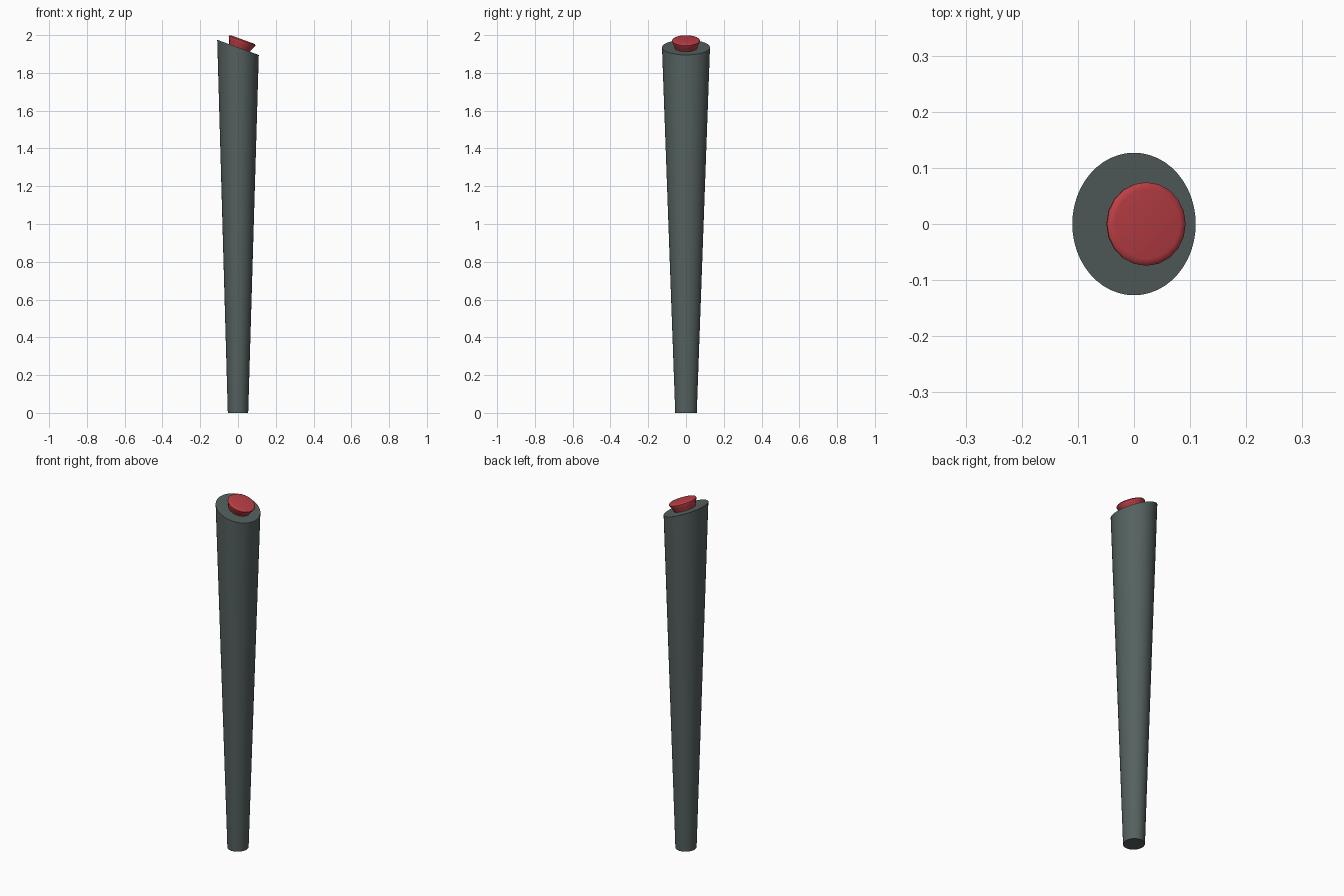
import bpy, bmesh
from math import sin, cos, pi, radians, tan
from mathutils import Matrix

if "Cube" in bpy.data.objects:
    bpy.data.objects.remove(bpy.data.objects["Cube"])

TILT = radians(20)


def loft(name, rings):
    """Skin a stack of closed rings and cap both ends."""
    bm = bmesh.new()
    rows = [[bm.verts.new(p) for p in ring] for ring in rings]
    n = len(rows[0])
    for a, b in zip(rows, rows[1:]):
        for i in range(n):
            j = (i + 1) % n
            bm.faces.new((a[i], a[j], b[j], b[i]))
    bm.faces.new(rows[0][::-1])
    bm.faces.new(rows[-1])
    me = bpy.data.meshes.new(name)
    bm.to_mesh(me)
    bm.free()
    ob = bpy.data.objects.new(name, me)
    bpy.context.collection.objects.link(ob)
    return ob


def ellipse(rx, ry, z, n, slope=0.0):
    pts = [(rx * cos(2 * pi * i / n), ry * sin(2 * pi * i / n)) for i in range(n)]
    return [(x, y, z - slope * x) for x, y in pts]


def paint(ob, name, color):
    mat = bpy.data.materials.new(name)
    mat.diffuse_color = color
    mat.use_nodes = True
    mat.node_tree.nodes["Principled BSDF"].inputs["Base Color"].default_value = mat.diffuse_color
    ob.data.materials.append(mat)


def smooth(ob, angle):
    bpy.ops.object.select_all(action='DESELECT')
    ob.select_set(True)
    bpy.context.view_layer.objects.active = ob
    bpy.ops.object.shade_smooth_by_angle(angle=radians(angle))


# Tapered handle with a slanted top
handle = loft("handle", [ellipse(0.054, 0.057, 0, 48),
                         ellipse(0.11, 0.127, 1.935, 48, tan(TILT))])
paint(handle, "dark_grey_green", (0.09, 0.12, 0.115, 1))
smooth(handle, 30)

# Flared push button with rounded rim, seated on the slanted face
profile = [(0.057, -0.004), (0.066, 0.02), (0.074, 0.036), (0.0745, 0.041),
           (0.070, 0.046), (0.062, 0.0475)]
button = loft("button", [ellipse(r, r, h, 20) for r, h in profile])
button.data.transform(Matrix.Translation((0.008, 0, 1.932)) @ Matrix.Rotation(TILT, 4, 'Y'))
paint(button, "red", (0.5, 0.05, 0.06, 1))
smooth(button, 40)
